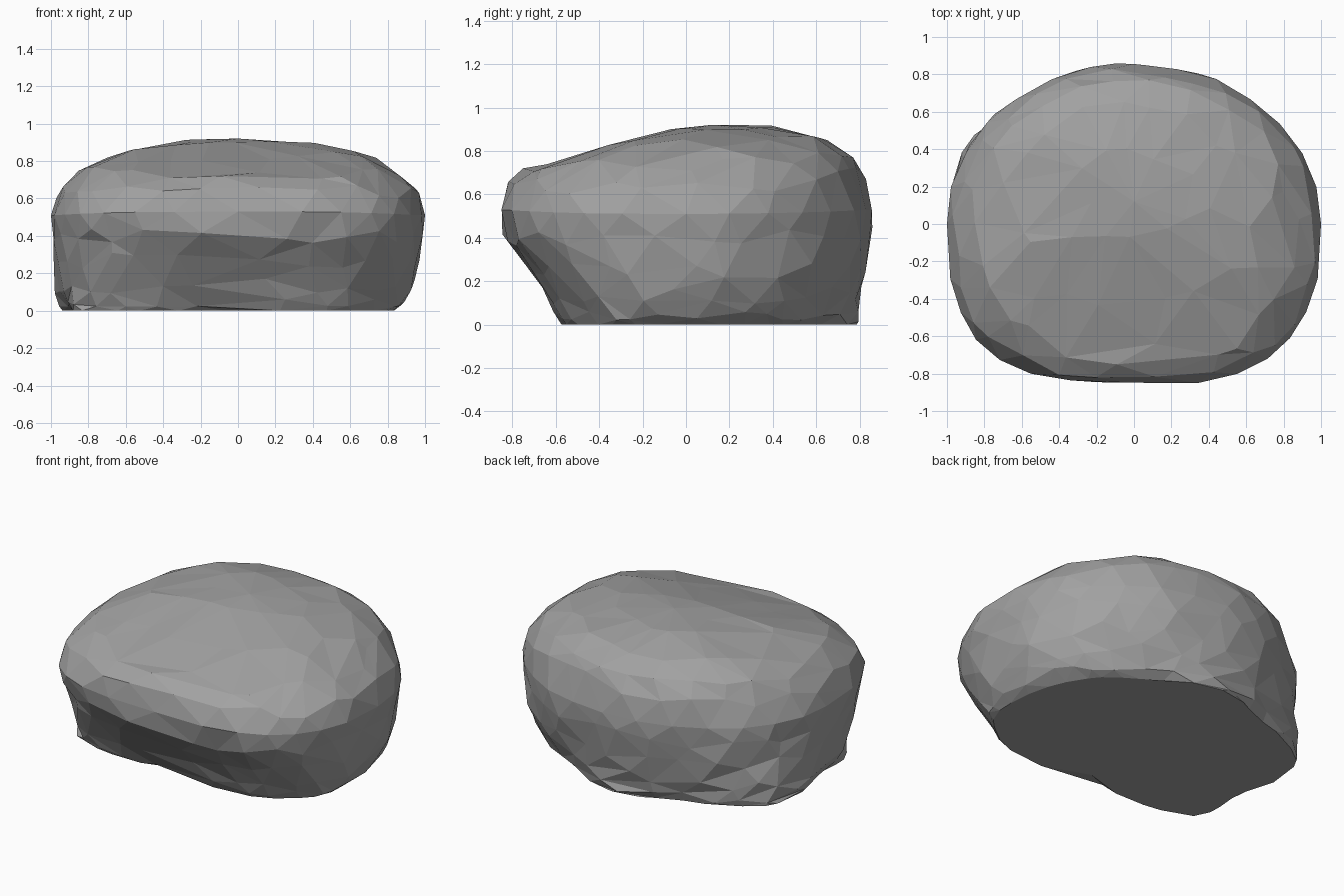
import bpy, bmesh, math, random
from mathutils import Vector

random.seed(11)
cube = bpy.data.objects.get("Cube")
if cube:
    bpy.data.objects.remove(cube, do_unlink=True)

# Matching profiles of the boulder from base to crown: (distance, height)
FRONT = [(-.52, 0), (-.56, .03), (-.63, .12), (-.74, .28), (-.84, .4), (-.86, .53),
         (-.83, .65), (-.73, .73), (-.4, .81), (-.12, .9), (.12, .93)]
BACK = [(.76, 0), (.78, .02), (.8, .14), (.83, .28), (.855, .42), (.86, .53),
        (.82, .7), (.76, .8), (.63, .87), (.45, .91), (.12, .93)]
SIDE = [(.88, 0), (.92, .03), (.96, .12), (.98, .25), (.99, .4), (1, .51),
        (.97, .63), (.87, .74), (.68, .85), (.34, .905), (0, .93)]

# Uneven outline where the boulder meets the ground
BASE = [(-.87, -.43), (-.5, -.54), (-.09, -.45), (.09, -.54), (.6, -.5), (.82, -.3),
        (.83, -.07), (.77, .21), (.6, .47), (.33, .6), (.12, .77), (-.14, .78),
        (-.36, .66), (-.67, .57), (-.88, .43), (-.95, .27), (-.86, -.09)]
COUNTS = (34, 30, 28, 28, 28, 28, 28, 26, 20, 12)


def along(profile, u):
    i = min(int(u), len(profile) - 2)
    f = u - i
    return [a + (b - a) * f for a, b in zip(profile[i], profile[i + 1])]


def smooth_point(u, angle):
    """Point on the unworn boulder: u climbs from the base to the crown."""
    (yf, zf), (yb, zb), (sx, sz) = (along(p, u) for p in (FRONT, BACK, SIDE))
    c, s = math.cos(angle), math.sin(angle)
    # Squarer at the front, rounder at the back
    power = 2 / (2.8 if s < 0 else 2.05)
    x = math.copysign(abs(c) ** power, c)
    y = math.copysign(abs(s) ** power, s)
    end_z = zf if s < 0 else zb
    return Vector((sx * x, (yf + yb) / 2 + y * (yb - yf) / 2, sz + (end_z - sz) * s * s))


def base_radius(angle):
    """Distance from the centre to the ground outline."""
    for (ax, ay), (bx, by) in zip(BASE, BASE[1:] + BASE[:1]):
        start = math.atan2(ay, ax)
        span = (math.atan2(by, bx) - start) % math.tau
        step = (angle - start) % math.tau
        if step <= span:
            f = step / span
            return math.hypot(ax, ay) * (1 - f) + math.hypot(bx, by) * f


def worn_point(u, angle):
    """Smooth point, pulled to the uneven outline near the ground."""
    p = smooth_point(u, angle)
    foot = smooth_point(0, angle)
    foot.z = 0
    shift = base_radius(math.atan2(foot.y, foot.x)) - foot.length
    return p + foot.normalized() * shift * max(0, 1 - u / 3.5)


# Scatter points on a ball, wrap them in facets, then move them to the boulder
bm = bmesh.new()
targets = {}


def scatter(u, angle):
    lat = math.radians(-50 + 14 * u)
    v = bm.verts.new((math.cos(lat) * math.cos(angle),
                      math.cos(lat) * math.sin(angle), math.sin(lat)))
    targets[v] = worn_point(u, angle)


for level, count in enumerate(COUNTS):
    wobble = 0 if level == 5 else .33
    for k in range(count):
        u = level + (random.uniform(-wobble, wobble) if level else 0)
        turn = k + (level + 1) % 2 / 2 + random.uniform(-wobble, wobble)
        scatter(u, turn * math.tau / count)
scatter(10, 0)

bmesh.ops.convex_hull(bm, input=bm.verts[:])
for v, target in targets.items():
    v.co = target
bmesh.ops.recalc_face_normals(bm, faces=bm.faces[:])

# Chip the facets slightly, leaving the base flat and the widest points fixed
bm.normal_update()
for v in bm.verts:
    if v.co.z > .05 and abs(v.co.x) < .98:
        v.co += v.normal * random.uniform(-.014, .008)

mesh = bpy.data.meshes.new("boulder")
bm.to_mesh(mesh)
bm.free()
boulder = bpy.data.objects.new("boulder", mesh)
bpy.context.collection.objects.link(boulder)

# Plain stone colour
stone = bpy.data.materials.new("stone grey")
stone.use_nodes = True
stone.diffuse_color = (.36, .36, .36, 1)
stone.node_tree.nodes["Principled BSDF"].inputs["Base Color"].default_value = (.36, .36, .36, 1)
mesh.materials.append(stone)
